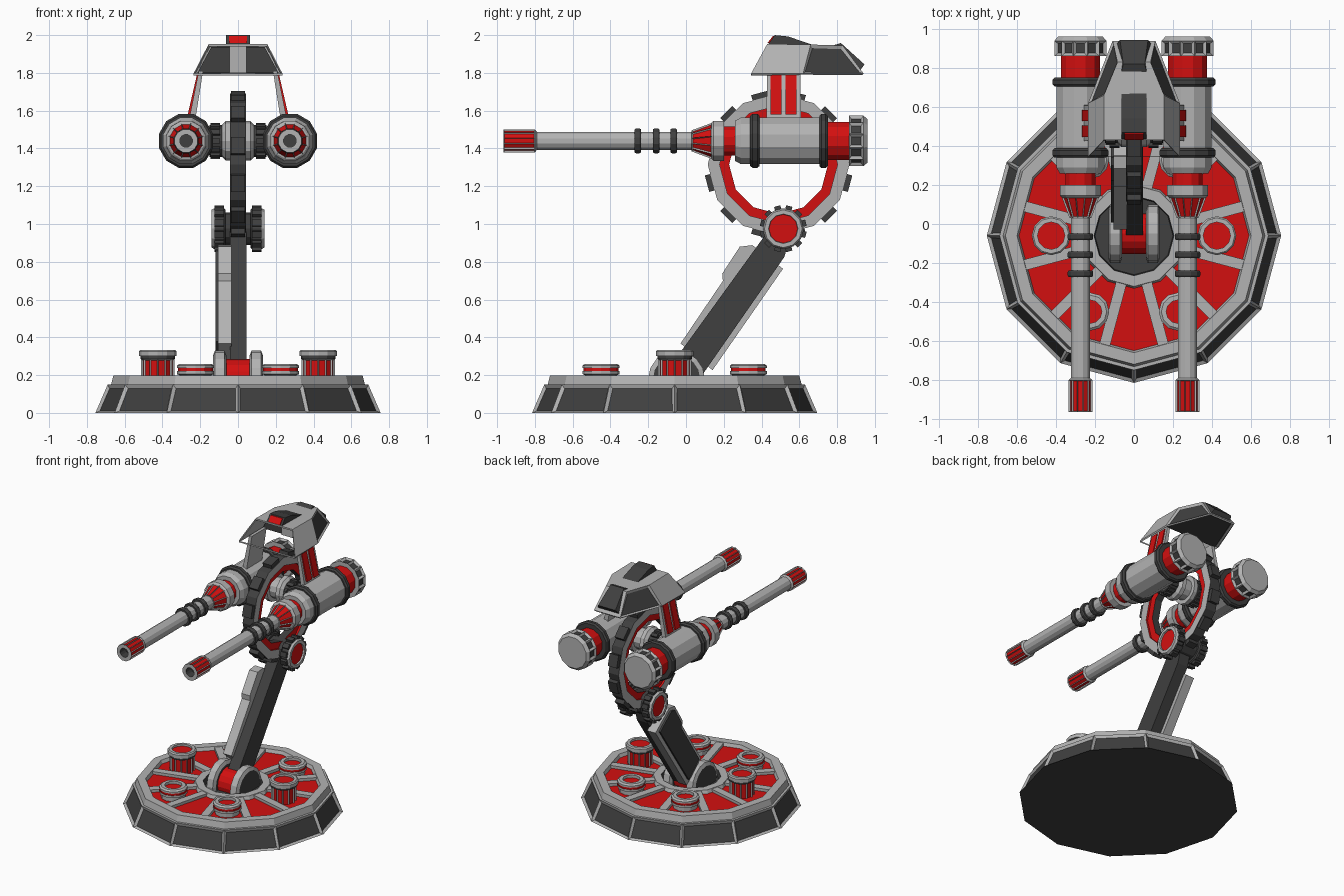
import bpy, bmesh
from math import sin, cos, pi, radians
from mathutils import Matrix, Vector

if "Cube" in bpy.data.objects:
    bpy.data.objects.remove(bpy.data.objects["Cube"])

def material(name, col):
    m = bpy.data.materials.new(name)
    m.diffuse_color = (*col, 1)
    m.use_nodes = True
    m.node_tree.nodes["Principled BSDF"].inputs["Base Color"].default_value = m.diffuse_color
    return m

MATS = [material("light_grey", (.45, .45, .45)), material("dark_grey", (.05, .05, .05)),
        material("red", (.65, .005, .005))]
L, D, R = 0, 1, 2
T = Matrix.Translation
AXIS_X = Matrix.Rotation(pi / 2, 4, 'Y')
AXIS_Y = Matrix.Rotation(-pi / 2, 4, 'X')

def finish(name, bm, recalc=True):
    if recalc:
        bmesh.ops.recalc_face_normals(bm, faces=bm.faces)
    me = bpy.data.meshes.new(name)
    bm.to_mesh(me)
    bm.free()
    for m in MATS:
        me.materials.append(m)
    ob = bpy.data.objects.new(name, me)
    bpy.context.collection.objects.link(ob)
    return ob

def lathe(name, prof, mat=Matrix(), sides=12, phase=0, loop=False, insets=None):
    """Spin (radius, height, colour of next band); insets: band -> (thickness, depth, colour)."""
    bm = bmesh.new()
    rings = [[bm.verts.new((r * cos(phase + 2 * pi * i / sides), r * sin(phase + 2 * pi * i / sides), h))
              for i in range(sides)] if r > 0 else [bm.verts.new((0, 0, h))] * sides for r, h, _ in prof]
    bands = {}
    n = len(prof)
    for k in range(n if loop else n - 1):
        a, b = rings[k], rings[(k + 1) % n]
        for i in range(sides):
            j = (i + 1) % sides
            f = bm.faces.new(list(dict.fromkeys((a[i], a[j], b[j], b[i]))))
            f.material_index = prof[k][2]
            bands.setdefault(k, []).append(f)
    bmesh.ops.recalc_face_normals(bm, faces=bm.faces)
    for k, (th, dep, col) in (insets or {}).items():
        bmesh.ops.inset_individual(bm, faces=bands[k], thickness=th, depth=dep)
        for f in bands[k]:
            f.material_index = col
    bm.transform(mat)
    return finish(name, bm, False)

def loft(name, a, b, col=L):
    """Solid between two matching outlines."""
    bm = bmesh.new()
    va, vb = [bm.verts.new(p) for p in a], [bm.verts.new(p) for p in b]
    n = len(a)
    bm.faces.new(va)
    bm.faces.new(vb)
    for i in range(n):
        bm.faces.new((va[i], va[(i + 1) % n], vb[(i + 1) % n], vb[i]))
    for f in bm.faces:
        f.material_index = col
    return finish(name, bm)

def prism(name, yz, x0, x1, col=L):
    return loft(name, [(x0, *p) for p in yz], [(x1, *p) for p in yz], col)

def boxes(name, mats, size, col=L):
    bm = bmesh.new()
    for m in mats:
        bmesh.ops.create_cube(bm, size=1, matrix=m @ Matrix.Diagonal((*size, 1)))
    for f in bm.faces:
        f.material_index = col
    return finish(name, bm)

# Base disc with dark side panels, red floor and spokes
C = T((0, -.06, 0))
lathe("base", [(0, 0, D), (.755, 0, L), (.69, .15, L), (.672, .15, L), (.66, .197, L), (.60, .197, L),
               (.59, .172, R), (.27, .172, L), (.26, .197, L), (.205, .197, D), (.2, .15, D), (0, .15, D)],
      C, insets={1: (.024, -.014, D)})
boxes("base_spokes", [C @ Matrix.Rotation(radians(15 + 30 * k), 4, 'Z') @ T((.42, 0, .175)) for k in range(12)],
      (.34, .055, .035))

# Six canisters on the base: two tall, four low
for k in range(6):
    m = C @ Matrix.Rotation(k * pi / 3, 4, 'Z') @ T((.425 if k % 3 == 0 else .45, 0, 0))
    if k % 3 == 0:
        lathe("tall_canister", [(0, .16, L), (.088, .16, L), (.088, .285, D), (.092, .285, D), (.092, .3, L),
                                (.1, .3, L), (.1, .325, L), (.092, .333, L), (.07, .333, L), (.07, .318, R),
                                (0, .318, R)], m, insets={1: (.01, -.008, R)})
    else:
        lathe("low_canister", [(0, .16, L), (.085, .16, L), (.085, .2, L), (.098, .205, L), (.098, .222, R),
                               (.092, .222, R), (.092, .237, L), (.098, .237, L), (.098, .25, L), (.085, .26, L),
                               (.06, .26, L), (.06, .24, R), (0, .24, R)], m)

# Base hinge: two cheeks and red axle
for s in (-1, 1):
    lathe("hinge_cheek", [(0, -.035, D), (.11, -.035, D), (.125, -.035, L), (.15, -.025, L), (.15, .025, L),
                          (.125, .035, D), (0, .035, D)], T((s * .097, -.05, .18)) @ AXIS_X, 16)
lathe("hinge_axle", [(0, -.07, R), (.105, -.07, R), (.105, .07, R), (0, .07, R)], T((0, -.05, .18)) @ AXIS_X, 16)

# Leaning arm, in coordinates along (t) and across (n) the arm from the upper pivot
PY, PZ = .515, .975
arm = lambda pts: [(PY + .57 * t + .82 * n, PZ + .82 * t - .57 * n) for t, n in pts]
prism("arm", arm([(-.95, -.05), (-.9, -.075), (-.1, -.06), (0, -.05), (0, .05), (-.12, .09), (-.88, .09)]),
      -.042, .045, D)
prism("arm_armour", arm([(-.81, -.10), (-.41, -.105), (-.38, -.13), (-.21, -.135), (-.165, -.085), (-.175, .12),
                         (-.83, .12)]), -.105, -.035)
prism("arm_armour_panel", arm([(-.78, -.075), (-.4, -.08), (-.36, -.105), (-.22, -.11), (-.19, -.08), (-.2, .09),
                               (-.8, .09)]), -.118, -.1, D)

# Upper pivot: axle and toothed wheels with red hubs
P = T((0, PY, PZ))
lathe("pivot_axle", [(0, -.11, D), (.085, -.11, D), (.085, .11, D), (0, .11, D)], P @ AXIS_X)
for s in (-1, 1):
    m = P @ Matrix.Rotation(s * pi / 2, 4, 'Y')
    lathe("pivot_wheel", [(0, .065, D), (.1, .065, D), (.108, .075, D), (.108, .125, L), (.1, .14, L), (.078, .14, L),
                          (.076, .128, R), (0, .128, R)], m)
    boxes("pivot_teeth", [m @ Matrix.Rotation(radians(15 + 30 * k), 4, 'Z') @ T((.108, 0, .1)) for k in range(12)],
          (.032, .034, .05), D)

# Large toothed carrier ring
RC = T((0, .49, 1.315)) @ AXIS_X
lathe("carrier_ring", [(.375, -.042, D), (.375, .042, L), (.312, .042, R), (.312, .028, R), (.262, .028, D),
                       (.262, -.028, R), (.312, -.028, R), (.312, -.042, L)], RC, loop=True)
boxes("carrier_teeth", [RC @ Matrix.Rotation(radians(15 + 30 * k), 4, 'Z') @ T((.37, 0, 0)) for k in range(12)],
      (.044, .09, .074), D)

# Twin guns with mounts and head struts
lathe("gun_axle", [(0, -.2, L), (.075, -.2, L), (.075, .2, L), (0, .2, L)], T((0, .5, 1.44)) @ AXIS_X)
for s in (-1, 1):
    G = T((s * .275, 0, 1.44)) @ AXIS_Y
    lathe("gun", [(0, -.9, D), (.034, -.9, D), (.034, -.965, L), (.063, -.965, L), (.063, -.80, L), (.05, -.79, L),
                  (.05, .03, L), (.058, .03, L), (.098, .135, L), (.109, .145, L), (.109, .2, L), (.08, .2, R),
                  (.08, .26, L), (.11, .26, L), (.127, .29, L), (.127, .72, L), (.116, .75, L), (.104, .75, R),
                  (.104, .862, L), (.138, .862, L), (.138, .94, L), (.118, .962, L), (0, .962, L)],
          G, 12, pi / 12, insets={3: (.007, -.008, R), 7: (.007, -.008, R), 19: (.021, -.012, D)})
    for y, r, w in ((-.255, .068, .034), (-.158, .068, .034), (-.065, .068, .034), (.365, .148, .05), (.728, .148, .045)):
        lathe("gun_band", [(r * .7, -w / 2, D), (r * .93, -w / 2, D), (r, -w / 4, D), (r, w / 4, D),
                           (r * .93, w / 2, D), (r * .7, w / 2, D)], G @ T((0, 0, y)), 12, pi / 12, loop=True)
    M = T((0, .5, 1.44)) @ Matrix.Rotation(s * pi / 2, 4, 'Y')
    lathe("gun_mount", [(0, .035, L), (.105, .035, L), (.105, .065, L), (.085, .085, D), (.085, .15, D), (0, .15, D)], M)
    boxes("gun_mount_teeth", [M @ Matrix.Rotation(k * pi / 6, 4, 'Z') @ T((.083, 0, .12)) for k in range(12)],
          (.025, .026, .05), D)
    rect = lambda x0, x1, y0, y1, z: [(s * x0, y0, z), (s * x1, y0, z), (s * x1, y1, z), (s * x0, y1, z)]
    loft("head_strut", rect(.228, .262, .425, .61, 1.54), rect(.185, .208, .43, .605, 1.81))
    for y in (.447, .528):
        loft("head_strut_stripe", rect(.25, .266, y, y + .058, 1.58), rect(.195, .2175, y, y + .058, 1.79), R)

# Head shell: open front frame, dark rear windows
bm = bmesh.new()
low = [bm.verts.new(p) for p in ((-.235, .345, 1.797), (.235, .345, 1.797), (.235, .62, 1.797), (.11, .94, 1.797),
                                 (-.11, .94, 1.797), (-.235, .62, 1.797))]
top = [bm.verts.new(p) for p in ((-.155, .43, 1.953), (.155, .43, 1.953), (.155, .66, 1.95), (.085, .83, 1.945),
                                 (-.085, .83, 1.945), (-.155, .66, 1.95))]
bm.faces.new(top)
walls = [bm.faces.new((low[i], low[(i + 1) % 6], top[(i + 1) % 6], top[i])) for i in range(6)]
bmesh.ops.inset_individual(bm, faces=[walls[0]], thickness=.018)
bmesh.ops.inset_individual(bm, faces=[walls[2], walls[4]], thickness=.02, depth=-.01)
for i in (2, 4):
    walls[i].material_index = D
bmesh.ops.delete(bm, geom=[walls[0]], context='FACES')
shell = finish("head_shell", bm, False)
mod = shell.modifiers.new("thickness", 'SOLIDIFY')
mod.thickness = .012

# Head interior bulkhead, top sensor and rear hatch
loft("head_bulkhead", [(-.215, .6, 1.8), (.215, .6, 1.8), (.215, .62, 1.8), (.1, .92, 1.8), (-.1, .92, 1.8),
                       (-.215, .62, 1.8)],
     [(-.14, .6, 1.938), (.14, .6, 1.938), (.14, .65, 1.938), (.075, .8, 1.932), (-.075, .8, 1.932), (-.14, .65, 1.938)], D)
prism("bulkhead_post", [(.585, 1.8), (.605, 1.8), (.605, 1.94), (.585, 1.94)], -.045, .045)
prism("head_sensor", [(.43, 1.945), (.47, 2.0), (.54, 1.993), (.68, 1.945)], -.063, .063, D)
prism("sensor_eye", [(.43, 1.957), (.46, 1.995), (.475, 1.995), (.46, 1.957)], -.048, .048, R)
loft("rear_hatch", [(-.07, .76, 1.94), (.07, .76, 1.94), (.09, .92, 1.81), (-.09, .92, 1.81)],
     [(-.055, .82, 1.958), (.055, .82, 1.958), (.072, .945, 1.845), (-.072, .945, 1.845)], D)
